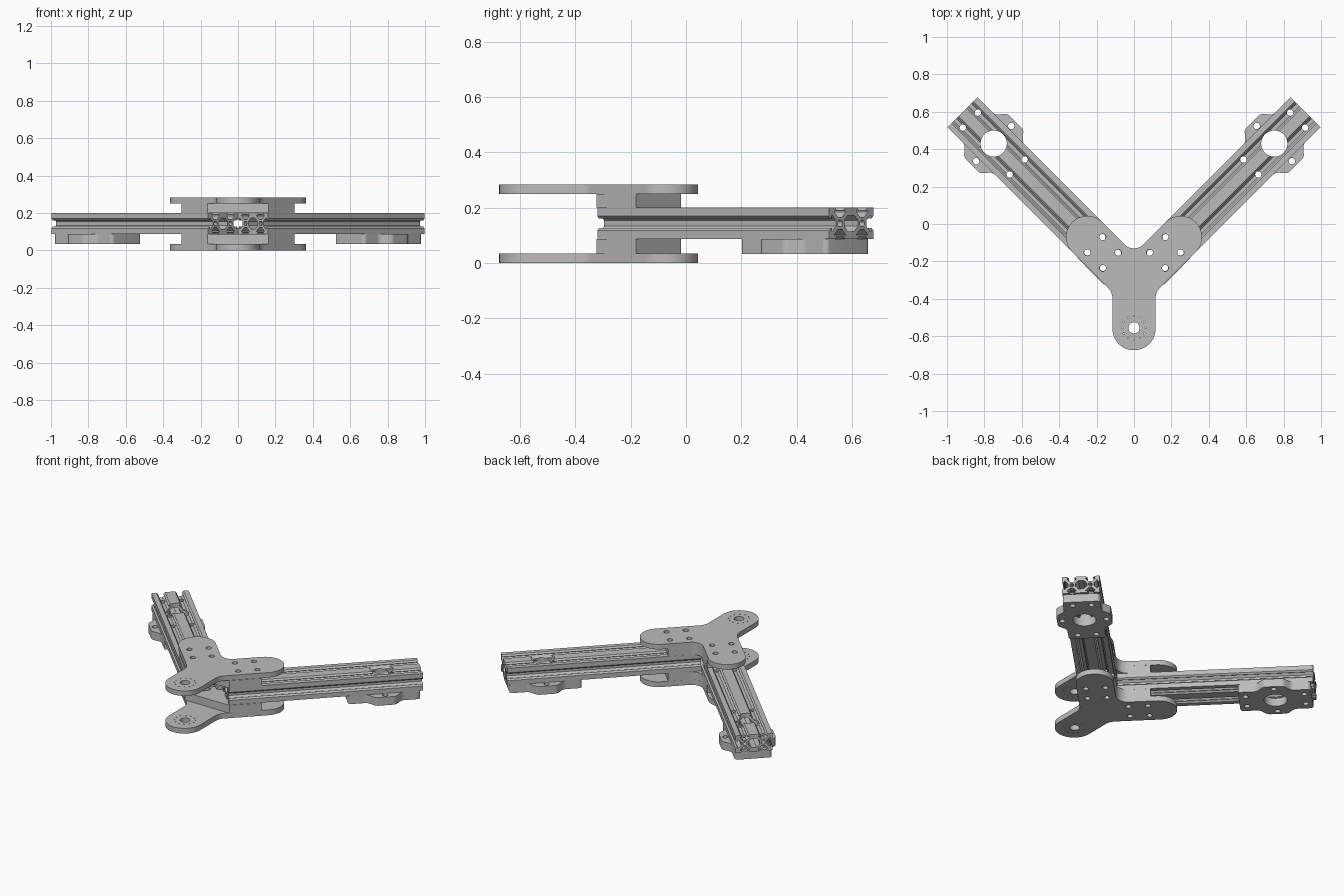
import bpy, bmesh, math
from mathutils import Matrix, Vector

cube = bpy.data.objects.get("Cube")
if cube:
    bpy.data.objects.remove(cube)

# One light grey for the whole frame
grey = bpy.data.materials.new("light_grey")
grey.use_nodes = True
COLOUR = (0.5, 0.5, 0.5, 1)
grey.diffuse_color = COLOUR
bsdf = next(n for n in grey.node_tree.nodes if n.type == 'BSDF_PRINCIPLED')
bsdf.inputs["Base Color"].default_value = COLOUR
bsdf.inputs["Roughness"].default_value = 0.6

HALF = 0.113           # half width of an arm
CELL = HALF / 2        # half of one square rail cell
SCREW = 0.017


def circle(x, y, r, n=24):
    return [(x + r * math.cos(2 * math.pi * i / n), y + r * math.sin(2 * math.pi * i / n))
            for i in range(n)]


def rounded(corners, steps=12):
    """Closed outline from (x, y, radius) corners."""
    out = []
    for i, (x, y, r) in enumerate(corners):
        p = Vector((x, y))
        if r == 0:
            out.append((x, y))
            continue
        a = (Vector(corners[i - 1][:2]) - p).normalized()
        b = (Vector(corners[(i + 1) % len(corners)][:2]) - p).normalized()
        theta = a.angle(b)
        t = r / math.tan(theta / 2)
        c = p + (a + b).normalized() * r / math.sin(theta / 2)
        s, e, phi = p + a * t - c, p + b * t - c, math.pi - theta
        for k in range(steps + 1):
            f = k / steps
            q = c + (s * math.sin((1 - f) * phi) + e * math.sin(f * phi)) / math.sin(phi)
            out.append((q.x, q.y))
    return out


def mirrored(corners):
    """Complete a right half outline that starts and may end on the centre line."""
    return corners + [(-x, y, r) for x, y, r in reversed(corners) if x != 0]


def prism(name, loops, low, high, matrix=Matrix()):
    """Solid from an outline and its holes, extruded along local z."""
    bm = bmesh.new()
    for loop in loops:
        vs = [bm.verts.new((x, y, low)) for x, y in loop]
        for i, v in enumerate(vs):
            bm.edges.new((vs[i - 1], v))
    bmesh.ops.triangle_fill(bm, use_beauty=True, edges=bm.edges[:], normal=(0, 0, 1))
    ext = bmesh.ops.extrude_face_region(bm, geom=bm.faces[:], use_keep_orig=True)
    top = [g for g in ext["geom"] if isinstance(g, bmesh.types.BMVert)]
    bmesh.ops.translate(bm, verts=top, vec=(0, 0, high - low))
    bmesh.ops.transform(bm, matrix=matrix, verts=bm.verts[:])
    bmesh.ops.recalc_face_normals(bm, faces=bm.faces[:])
    mesh = bpy.data.meshes.new(name)
    bm.to_mesh(mesh)
    bm.free()
    obj = bpy.data.objects.new(name, mesh)
    bpy.context.scene.collection.objects.link(obj)
    mesh.materials.append(grey)
    return obj


def cut(obj, cutter):
    mod = obj.modifiers.new("holes", 'BOOLEAN')
    mod.operation, mod.solver, mod.object = 'DIFFERENCE', 'EXACT', cutter
    bpy.context.view_layer.update()
    dg = bpy.context.evaluated_depsgraph_get()
    mesh = bpy.data.meshes.new_from_object(obj.evaluated_get(dg))
    obj.modifiers.clear()
    obj.data = mesh
    bpy.data.objects.remove(cutter)


def square_holes(u, du):
    return [circle(u + a * du, b * CELL, SCREW) for a in (-1, 1) for b in (-1, 1)]


def rail_outline():
    """Two-cell slotted rail section, counter-clockwise."""
    half = [(-.026, 0), (-.0165, .0095), (-.0165, .012), (-.029, .012), (-.029, .016), (-.01, .035)]
    slot = half + [(-s, d) for s, d in reversed(half)]
    out = []
    for n, cells in (((0, -1), (-1, 1)), ((1, 0), (1,)), ((0, 1), (1, -1)), ((-1, 0), (-1,))):
        t = (-n[1], n[0])
        for c in cells:
            out += [(c * CELL + n[0] * (CELL - d) + t[0] * s, n[1] * (CELL - d) + t[1] * s)
                    for s, d in slot]
        end = cells[-1]
        out.append((end * CELL + (n[0] + t[0]) * CELL, (n[1] + t[1]) * CELL))
    return out


hollow = [(.035, -.01), (.035, .01), (.016, .029), (-.016, .029),
          (-.035, .01), (-.035, -.01), (-.016, -.029), (.016, -.029)]
rail_loops = [rail_outline(), hollow, circle(CELL, 0, .012, 16), circle(-CELL, 0, .012, 16)]

# Motor mount outline, with a bulge on each long side
quarter = [(.22, HALF, .02), (.105, HALF, .04), (.06, .165, .035)]
upper = quarter + [(-u, v, r) for u, v, r in reversed(quarter)]
mount_loops = [rounded(upper + [(-u, -v, r) for u, v, r in upper], 8), circle(0, 0, .07, 48),
               circle(0, .133, SCREW), circle(0, -.133, SCREW)] + square_holes(0, .177)

# Arms and motor mounts, local axes: u along the arm, v across it
D = math.sqrt(0.5)
BRACKET_U = -.824
for side, sign in (("left", 1), ("right", -1)):
    frame = (Matrix.Scale(sign, 4, (1, 0, 0)) @ Matrix.Translation((.75, .43, 0))
             @ Matrix.Rotation(math.pi / 4, 4, 'Z'))
    along = frame @ Matrix(((0, 0, 1, 0), (1, 0, 0, 0), (0, 1, 0, .1435), (0, 0, 0, 1)))
    arm = prism(side + "_arm", rail_loops, -.948, .236, along)
    holes = [circle(0, 0, .07, 48)] + square_holes(0, .177) + square_holes(BRACKET_U, .059)
    cut(arm, prism("hole_cutter", holes, .04, .25, frame))
    prism(side + "_motor_mount", mount_loops, .033, .087, frame)

# Y-shaped plates and the spacers between them and the arms
plate = rounded(mirrored([(.115, -.675, .1145), (.115, -.365, .08), (.41, -.07, .1125),
                          (.25, .09, .1125), (0, -.16, .072)]), 16)
spacer = rounded(mirrored([(.163, -.323, 0), (.303, -.18, 0), (.143, -.018, 0), (0, -.16, .072)]))
bracket_holes = [circle(s * (.167 + dx), -.153 + dy, SCREW) for s in (1, -1)
                 for dx, dy in ((.083, 0), (-.083, 0), (0, .083), (0, -.083))]
pivot = [circle(0, -.555, .03, 32)] + [
    circle(x, y, .004, 8) for x, y in circle(0, -.555, .063, 12)]
for level, p0, p1, s0, s1 in (("upper", .25, .283, .2, .25), ("lower", 0, .035, .035, .087)):
    prism(level + "_plate", [plate] + bracket_holes + pivot, p0, p1)
    prism(level + "_spacer", [spacer] + bracket_holes, s0, s1)

# Smooth the round walls, keep the hard edges
bpy.ops.object.select_all(action='DESELECT')
for obj in bpy.context.scene.objects:
    if obj.type == 'MESH' and obj.data.materials and obj.data.materials[0] == grey:
        obj.select_set(True)
        bpy.context.view_layer.objects.active = obj
bpy.ops.object.shade_smooth_by_angle(angle=math.radians(30))
